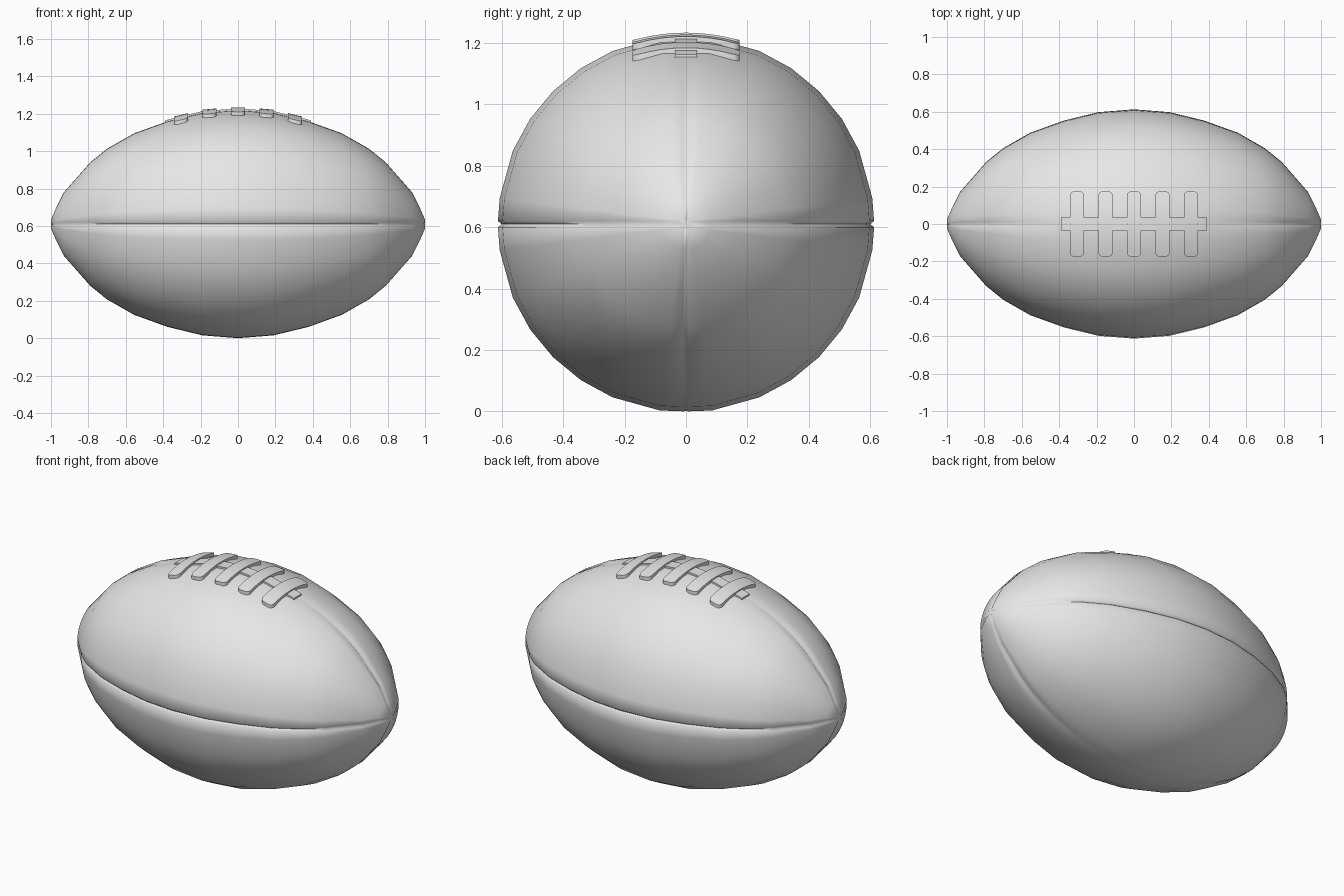
import bpy, bmesh
from math import sin, cos, asin, pi, radians, sqrt

if "Cube" in bpy.data.objects:
    bpy.data.objects.remove(bpy.data.objects["Cube"], do_unlink=True)

MID = 0.61          # height of the long axis
SEAM_HALF = 0.01    # half width of a seam groove
SEAM_DEPTH = 0.012

# half profile: distance along the axis, radius
PROFILE = [(0, 0.613), (0.19, 0.598), (0.375, 0.553), (0.555, 0.488),
           (0.70, 0.405), (0.79, 0.332), (0.93, 0.172), (0.975, 0.082), (1.0, 0.026)]
# positions across one panel, from seam to seam
PANEL = [0, 0.08, 0.25, 0.375, 0.5, 0.625, 0.75, 0.92, 1]

grey = bpy.data.materials.new("plain grey")
grey.use_nodes = True
grey.diffuse_color = (0.8, 0.8, 0.8, 1)
grey.node_tree.nodes["Principled BSDF"].inputs["Base Color"].default_value = (0.8, 0.8, 0.8, 1)


def finish(bm, name, angle):
    bmesh.ops.recalc_face_normals(bm, faces=bm.faces)
    mesh = bpy.data.meshes.new(name)
    bm.to_mesh(mesh)
    bm.free()
    obj = bpy.data.objects.new(name, mesh)
    bpy.context.collection.objects.link(obj)
    mesh.materials.append(grey)
    bpy.ops.object.select_all(action='DESELECT')
    obj.select_set(True)
    bpy.context.view_layer.objects.active = obj
    bpy.ops.object.shade_smooth_by_angle(angle=radians(angle))
    return obj


def radius_at(x):
    x = abs(x)
    for (x0, r0), (x1, r1) in zip(PROFILE, PROFILE[1:]):
        if x <= x1:
            return r0 + (r1 - r0) * (x - x0) / (x1 - x0)
    return PROFILE[-1][1]


def bridge(bm, a, b):
    n = len(a)
    for i in range(n):
        j = (i + 1) % n
        bm.faces.new((a[i], a[j], b[j], b[i]))


# ball: four panels, side seams deep all along, upper and lower seams fading to the middle
def ball_ring(bm, x, r):
    edge = asin(SEAM_HALF / r)
    fade = min(1, max(0, (abs(x) - 0.5) / 0.4))
    ring = []
    for q in range(4):
        start = q * pi / 2
        if q % 2 == 0:
            seam_r = r - min(SEAM_DEPTH, r * 0.5)
        else:
            seam_r = r * 0.994 - min(SEAM_DEPTH, r * 0.5) * fade
        points = [(start, seam_r)]
        for t in PANEL:
            # the rim beside a faded seam stays level with the panel
            flat = 0.995 if (t == 0 and q % 2) or (t == 1 and q % 2 == 0) else 1
            points.append((start + edge + (pi / 2 - 2 * edge) * t, r * flat))
        ring += [bm.verts.new((x, rad * cos(a), MID + rad * sin(a))) for a, rad in points]
    return ring


bm = bmesh.new()
stations = [(-x, r) for x, r in reversed(PROFILE[1:])] + PROFILE
rings = [ball_ring(bm, x, r) for x, r in stations]
for a, b in zip(rings, rings[1:]):
    bridge(bm, a, b)
for ring, x in ((rings[0], -0.992), (rings[-1], 0.992)):
    tip = bm.verts.new((x, 0, MID))
    for i in range(len(ring)):
        bm.faces.new((ring[i], ring[(i + 1) % len(ring)], tip))
finish(bm, "ball", 80)


# a strap lying on the ball: rows of (left, right) points lifted off the surface
def strap(name, rows, lift, sink):
    bm = bmesh.new()
    loops = []
    for row in rows:
        def put(p, offset):
            r = radius_at(p[0]) + offset
            return bm.verts.new((p[0], p[1], MID + sqrt(r * r - p[1] ** 2)))
        loops.append([put(row[0], lift), put(row[1], lift), put(row[1], -sink), put(row[0], -sink)])
    for a, b in zip(loops, loops[1:]):
        bridge(bm, a, b)
    bm.faces.new(loops[0])
    bm.faces.new(loops[-1])
    return finish(bm, name, 35)


# cross laces with rounded ends
HALF = 0.175
inset = {HALF: 0.018, HALF - 0.006: 0.007, HALF - 0.018: 0}
ys = sorted([-y for y in inset] + list(inset) + [-0.12, -0.08, -0.04, 0, 0.04, 0.08, 0.12])
for n, cx in enumerate((-0.305, -0.153, 0, 0.153, 0.305)):
    rows = []
    for y in ys:
        w = 0.038 - inset.get(abs(y), 0)
        rows.append(((cx - w, y), (cx + w, y)))
    strap("cross_lace_%d" % (n + 1), rows, 0.014, 0.016)

# long lace running under the cross laces
xs = [-0.39, -0.375, -0.28, -0.19, -0.1, 0, 0.1, 0.19, 0.28, 0.375, 0.39]
strap("long_lace", [((x, -0.036), (x, 0.036)) for x in xs], 0.007, 0.02)
